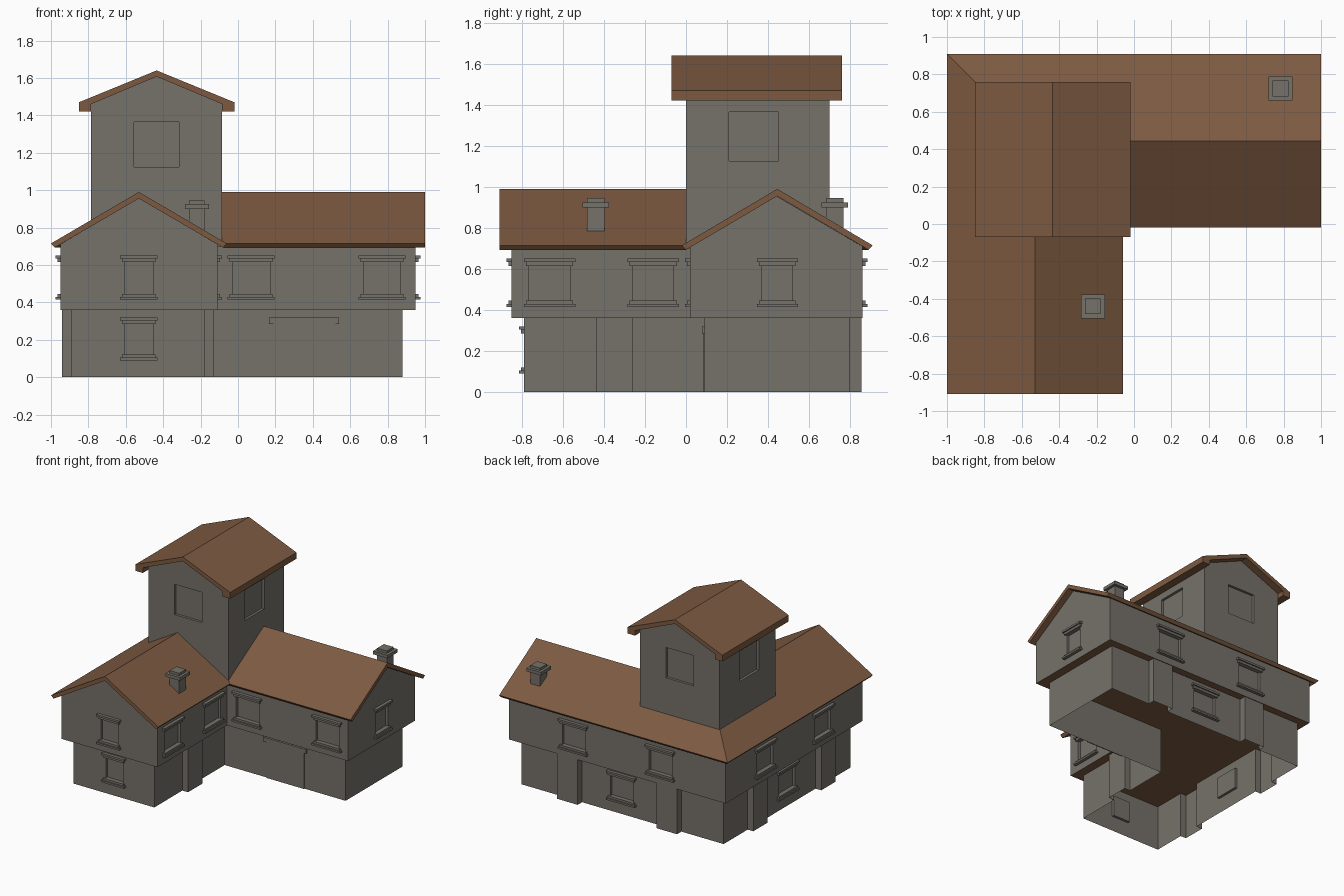
import bpy, bmesh
from mathutils import Vector

if "Cube" in bpy.data.objects:
    bpy.data.objects.remove(bpy.data.objects["Cube"])


def material(name, col):
    m = bpy.data.materials.new(name)
    m.diffuse_color = (*col, 1)
    m.use_nodes = True
    m.node_tree.nodes["Principled BSDF"].inputs["Base Color"].default_value = m.diffuse_color
    return m


GREY = material("stone grey", (0.180, 0.168, 0.146))
BROWN = material("roof brown", (0.205, 0.102, 0.053))
DEPTH = 0.02  # window recess


def finish(bm, name, mats, weld=True):
    if weld:
        bmesh.ops.remove_doubles(bm, verts=bm.verts, dist=1e-5)
    me = bpy.data.meshes.new(name)
    bm.to_mesh(me)
    bm.free()
    for m in mats:
        me.materials.append(m)
    ob = bpy.data.objects.new(name, me)
    bpy.context.collection.objects.link(ob)
    return ob


def face(bm, pts, mat=0):
    f = bm.faces.new([bm.verts.new(p) for p in pts])
    f.material_index = mat


def box(bm, x0, x1, y0, y1, z0, z1):
    vs = bmesh.ops.create_cube(bm, size=1)["verts"]
    for v in vs:
        v.co = ((x0 + x1) / 2 + v.co.x * (x1 - x0),
                (y0 + y1) / 2 + v.co.y * (y1 - y0),
                (z0 + z1) / 2 + v.co.z * (z1 - z0))


def walls(bm, outline, z0, z1, windows, wz0, wz1, trim=None):
    """Walls round an outline; each window (x, y, width) is recessed into the wall it lies on."""
    for i, a in enumerate(outline):
        p, q = Vector(a), Vector(outline[(i + 1) % len(outline)])
        d = (q - p).normalized()
        n = Vector((d.y, -d.x))
        length = (q - p).length
        spans = []
        for x, y, w in windows:
            r = Vector((x, y)) - p
            t = r.dot(d)
            if abs(r.dot(n)) < 1e-4 and 0 < t < length:
                spans.append((t - w / 2, t + w / 2))
                if trim:
                    trim(p + d * t, d, n, w)

        def P(u, z, depth=0):
            c = p + d * u - n * depth
            return (c.x, c.y, z)

        us = sorted([0, length] + [u for s in spans for u in s])
        zs = [z0, wz0, wz1, z1] if spans else [z0, z1]
        for u0, u1 in zip(us, us[1:]):
            for za, zb in zip(zs, zs[1:]):
                c = [(u0, za), (u1, za), (u1, zb), (u0, zb)]
                if (u0, u1) in spans and za == wz0:
                    face(bm, [P(*k, DEPTH) for k in c])
                    for k, l in zip(c, c[1:] + c[:1]):
                        face(bm, [P(*k), P(*l), P(*l, DEPTH), P(*k, DEPTH)])
                else:
                    face(bm, [P(*k) for k in c])


def trim_maker(bm, z0, z1):
    """Two-step sill and lintel around a window."""
    def trim(c, d, n, w):
        for wide, out, za, zb in ((w + 0.05, 0.025, z0, z0 + 0.014),
                                  (w + 0.03, 0.015, z0 + 0.014, z0 + 0.03),
                                  (w + 0.03, 0.015, z1 - 0.035, z1 - 0.016),
                                  (w + 0.05, 0.025, z1 - 0.016, z1)):
            a, b = c - d * wide / 2, c + d * wide / 2 + n * out
            box(bm, min(a.x, b.x), max(a.x, b.x), min(a.y, b.y), max(a.y, b.y), za, zb)
    return trim


trims = bmesh.new()

# Lower storey: open shell with pillars in its outline
low = [(-.89, -.79), (-.18, -.79), (-.18, -.44), (-.13, -.44), (-.13, -.26), (-.18, -.26),
       (-.18, .09), (.88, .09), (.88, .80), (.53, .80), (.53, .855), (.35, .855), (.35, .80),
       (-.34, .80), (-.34, .855), (-.52, .855), (-.52, .80), (-.89, .80), (-.89, .50),
       (-.94, .50), (-.94, .32), (-.89, .32), (-.89, -.35), (-.94, -.35), (-.94, -.53), (-.89, -.53)]
bm = bmesh.new()
walls(bm, low, 0, .36, [(-.53, -.79, .15), (0, .80, .20), (-.89, .01, .20)],
      .12, .285, trim_maker(trims, .09, .32))
finish(bm, "lower_storey", [GREY])

# Upper storey: overhanging walls, gables and brown underside
up = [(-.95, -.85), (-.11, -.85), (-.11, .02), (.95, .02), (.95, .86), (-.95, .86)]
up_windows = [(-.53, -.85, .15), (-.11, -.665, .20), (-.11, -.16, .20), (.07, .02, .20),
              (.77, .02, .20), (.95, .445, .15), (.38, .86, .20), (-.38, .86, .20),
              (-.95, .37, .20), (-.95, -.35, .20)]
bm = bmesh.new()
walls(bm, up, .36, .71, up_windows, .445, .615, trim_maker(trims, .415, .65))
face(bm, [(-.95, -.85, .71), (-.11, -.85, .71), (-.53, -.85, .956)])
face(bm, [(.95, .02, .71), (.95, .86, .71), (.95, .44, .956)])
face(bm, [(x, y, .36) for x, y in reversed(up)], 1)
finish(bm, "upper_storey", [GREY, BROWN])
finish(trims, "window_sills_and_lintels", [GREY], weld=False)

# Main roof: L-shaped with a hip at the back left and a valley at the inner corner
bm = bmesh.new()


def roof_layer(inset, eave, ridge):
    e, (l, r, f, b) = inset, (-1 + inset, -.06 - inset, -.02 + inset, .91 - inset)
    pts = [(l, -.91, eave), (-.53, -.91, ridge), (r, -.91, eave), (r, f, eave),
           (1, f, eave), (1, .445, ridge), (1, b, eave), (l, b, eave), (-.53, .445, ridge)]
    return [bm.verts.new(p) for p in pts]


top, under = roof_layer(0, .715, .99), roof_layer(.02, .693, .955)
for q in ((0, 1, 8, 7), (7, 8, 5, 6), (4, 5, 8, 3), (3, 8, 1, 2)):
    bm.faces.new([top[i] for i in reversed(q)])
    bm.faces.new([under[i] for i in q])
for i in range(8):
    j = (i + 1) % 8
    bm.faces.new([top[i], top[j], under[j], under[i]])
bmesh.ops.recalc_face_normals(bm, faces=bm.faces)
finish(bm, "main_roof", [BROWN])

# Tower walls with a recessed opening on every side
bm = bmesh.new()
x0, x1, y0, y1 = -.785, -.085, 0, .70
cx = (x0 + x1) / 2
walls(bm, [(x0, y0), (x1, y0), (x1, y1), (x0, y1)], .70, 1.46,
      [(cx, y0, .24), (x1, .33, .24), (cx, y1, .24), (x0, .33, .24)], 1.125, 1.365)
face(bm, [(x0, y0, 1.46), (x1, y0, 1.46), (cx, y0, 1.607)])
face(bm, [(x1, y1, 1.46), (x0, y1, 1.46), (cx, y1, 1.607)])
finish(bm, "tower_walls", [GREY])

# Tower roof: gable profile swept along y
half = [(.35, 1.46), (.35, 1.42), (.415, 1.42), (.415, 1.47)]
profile = ([(cx, 1.607)] + [(cx + x, z) for x, z in half] + [(cx, 1.64)]
           + [(cx - x, z) for x, z in reversed(half)])
bm = bmesh.new()
rings = [[bm.verts.new((x, y, z)) for x, z in profile] for y in (-.07, .76)]
for i in range(10):
    j = (i + 1) % 10
    bm.faces.new([rings[0][i], rings[0][j], rings[1][j], rings[1][i]])
for r in rings:  # two halves per gable end
    bm.faces.new(r[0:6])
    bm.faces.new(r[5:10] + r[0:1])
bmesh.ops.recalc_face_normals(bm, faces=bm.faces)
finish(bm, "tower_roof", [BROWN])

# Chimneys
for name, x, y in (("front_chimney", -.22, -.44), ("back_chimney", .783, .725)):
    bm = bmesh.new()
    for h, za, zb in ((.042, .76, .90), (.064, .90, .925), (.042, .925, .945)):
        box(bm, x - h, x + h, y - h, y + h, za, zb)
    finish(bm, name, [GREY], weld=False)

# Door plate and lintel
bm = bmesh.new()
box(bm, .19, .52, .083, .09, 0, .285)
box(bm, .165, .54, .077, .09, .285, .32)
finish(bm, "door", [GREY], weld=False)
